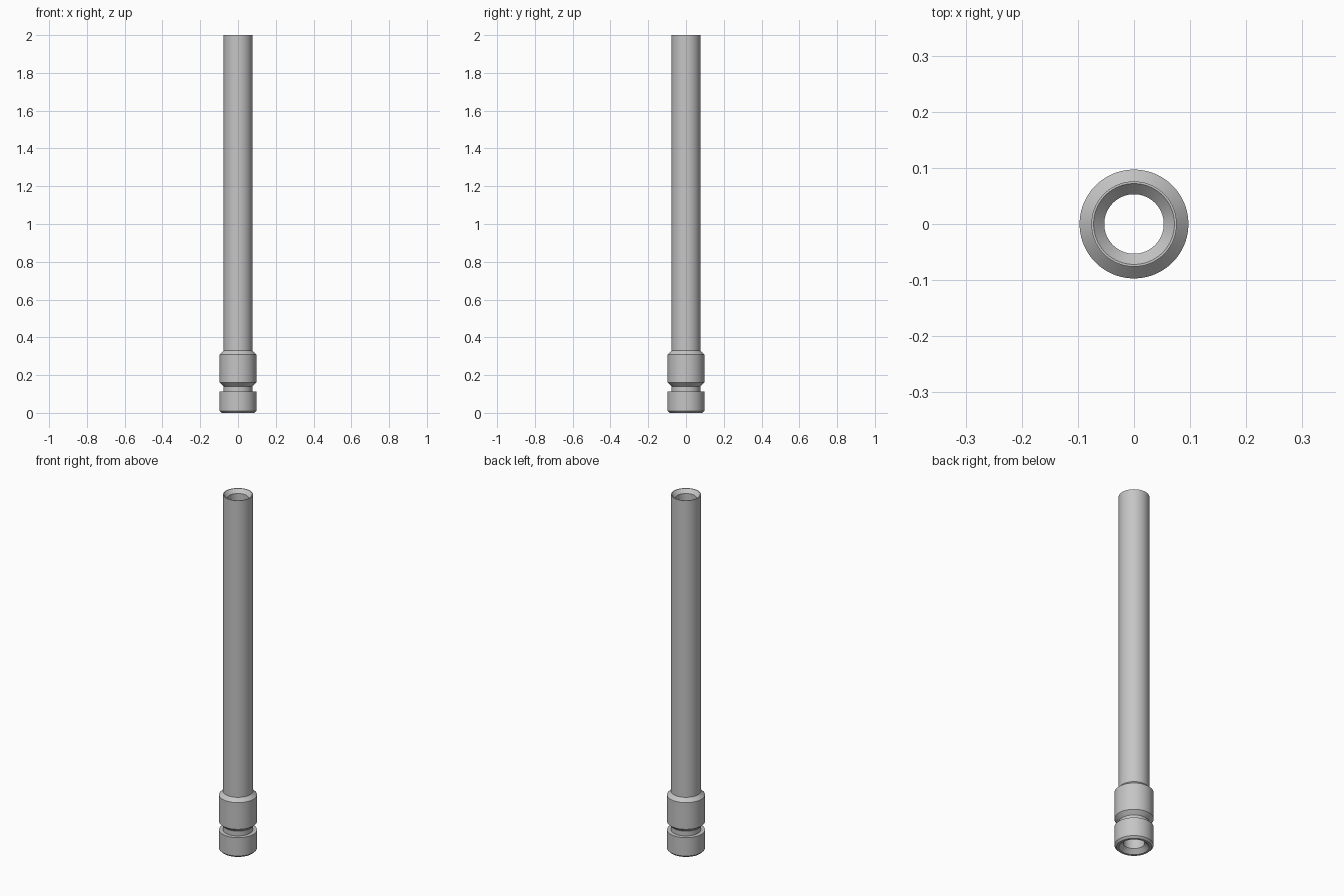
import bpy
import bmesh
import math

cube = bpy.data.objects.get("Cube")
if cube:
    bpy.data.objects.remove(cube, do_unlink=True)

steel = bpy.data.materials.new("light_grey_metal")
steel.use_nodes = True
colour = (0.56, 0.56, 0.56, 1.0)
steel.diffuse_color = colour
steel.node_tree.nodes["Principled BSDF"].inputs["Base Color"].default_value = colour

BORE, TUBE, COLLAR = 0.053, 0.076, 0.097
SEGMENTS = 96


def lathe(name, profile):
    """Revolve a closed (radius, height) outline around z."""
    bm = bmesh.new()
    verts = [bm.verts.new((r, 0, z)) for r, z in profile]
    edges = [bm.edges.new((v, verts[(i + 1) % len(verts)])) for i, v in enumerate(verts)]
    bmesh.ops.spin(bm, geom=verts + edges, axis=(0, 0, 1), cent=(0, 0, 0),
                   angle=math.tau, steps=SEGMENTS)
    bmesh.ops.remove_doubles(bm, verts=bm.verts, dist=0.0001)
    bmesh.ops.recalc_face_normals(bm, faces=bm.faces)
    mesh = bpy.data.meshes.new(name)
    bm.to_mesh(mesh)
    bm.free()
    mesh.materials.append(steel)
    obj = bpy.data.objects.new(name, mesh)
    bpy.context.collection.objects.link(obj)
    bpy.ops.object.select_all(action="DESELECT")
    obj.select_set(True)
    bpy.context.view_layer.objects.active = obj
    bpy.ops.object.shade_smooth_by_angle(angle=math.radians(25))
    return obj


# Hollow tube with a stepped, grooved foot and countersunk ends
lathe("tube_with_collars", [
    # foot ring
    (0.075, 0), (COLLAR - 0.01, 0), (COLLAR, 0.01), (COLLAR, 0.113),
    # groove
    (TUBE, 0.113), (TUBE, 0.14),
    # chamfered sleeve
    (COLLAR, 0.16), (COLLAR, 0.31), (TUBE, 0.33),
    # long tube and countersunk mouth
    (TUBE, 2), (0.072, 2), (BORE, 1.98),
    # bore down to the lower countersink
    (BORE, 0.022),
])
